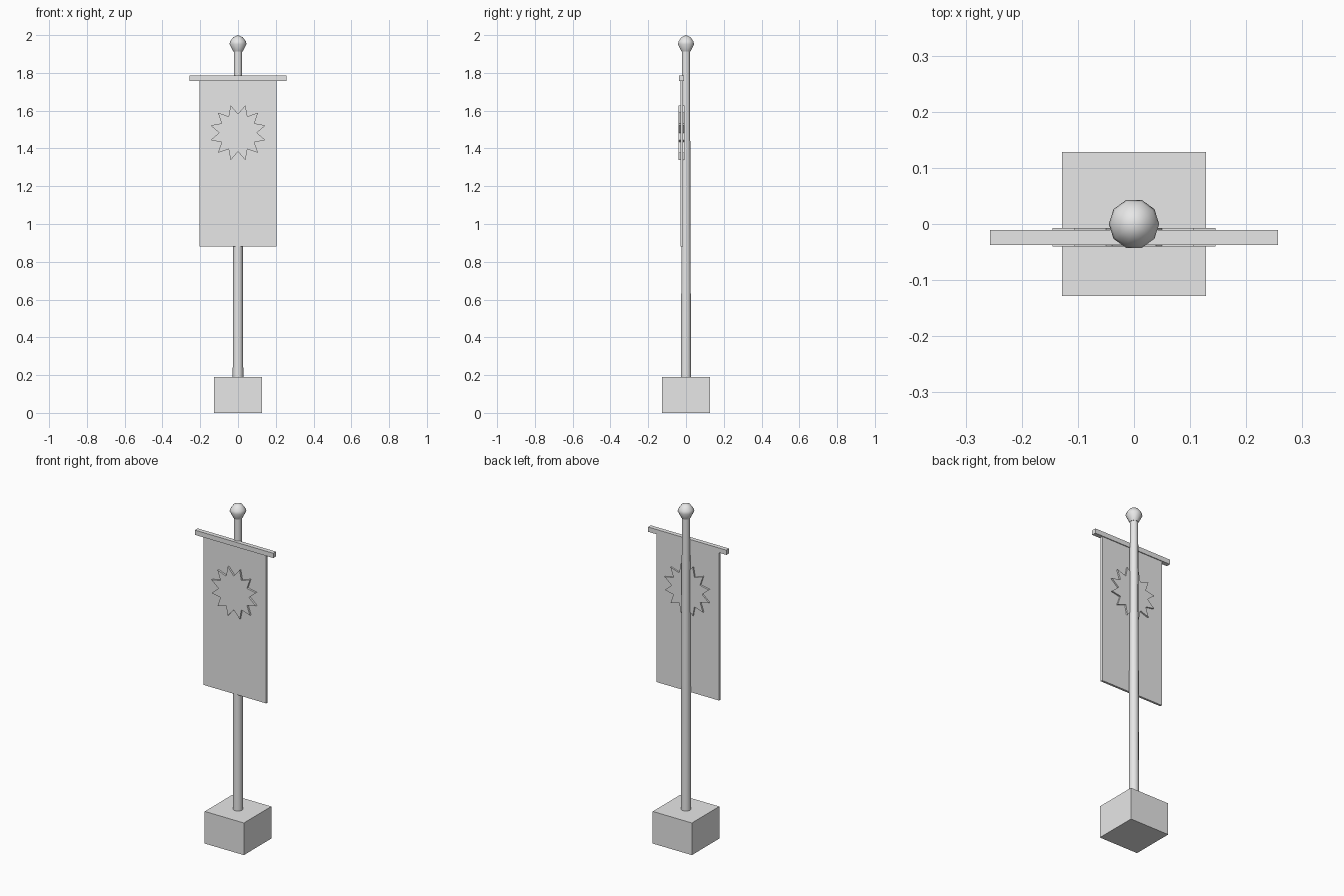
import bpy, bmesh, math

cube = bpy.data.objects.get("Cube")
if cube:
    bpy.data.objects.remove(cube, do_unlink=True)

grey = bpy.data.materials.new("plain_grey")
grey.use_nodes = True
colour = (0.8, 0.8, 0.8, 1)
grey.diffuse_color = colour
grey.node_tree.nodes["Principled BSDF"].inputs["Base Color"].default_value = colour

SIDES = 10


def finish(name, bm, smooth=None):
    bmesh.ops.recalc_face_normals(bm, faces=bm.faces)
    mesh = bpy.data.meshes.new(name)
    bm.to_mesh(mesh)
    bm.free()
    mesh.materials.append(grey)
    obj = bpy.data.objects.new(name, mesh)
    bpy.context.collection.objects.link(obj)
    if smooth:
        bpy.ops.object.select_all(action='DESELECT')
        obj.select_set(True)
        bpy.context.view_layer.objects.active = obj
        bpy.ops.object.shade_smooth_by_angle(angle=math.radians(smooth))
    return obj


def box(name, half_x, y0, y1, z0, z1):
    bm = bmesh.new()
    bmesh.ops.create_cube(bm, size=1)
    bmesh.ops.scale(bm, vec=(2 * half_x, y1 - y0, z1 - z0), verts=bm.verts)
    bmesh.ops.translate(bm, vec=(0, (y0 + y1) / 2, (z0 + z1) / 2), verts=bm.verts)
    return finish(name, bm)


def lathe(name, profile, smooth):
    """Turn (radius, height) pairs around the z axis."""
    bm = bmesh.new()
    verts = [bm.verts.new((r, 0, z)) for r, z in profile]
    edges = [bm.edges.new(pair) for pair in zip(verts, verts[1:])]
    bmesh.ops.spin(bm, geom=verts + edges, cent=(0, 0, 0), axis=(0, 0, 1),
                   angle=math.tau, steps=SIDES, use_merge=True)
    bmesh.ops.remove_doubles(bm, verts=bm.verts, dist=0.0001)
    return finish(name, bm, smooth)


def star(name, points, outer, inner, z, y0, y1):
    """Upright star plate with a pair of tips either side of the top."""
    bm = bmesh.new()
    ring = []
    for i in range(2 * points):
        a = math.pi * i / points
        r = outer if i % 2 else inner
        ring.append(bm.verts.new((r * math.sin(a), y0, z + r * math.cos(a))))
    face = bm.faces.new(ring)
    result = bmesh.ops.extrude_face_region(bm, geom=[face], use_keep_orig=True)
    moved = [v for v in result["geom"] if isinstance(v, bmesh.types.BMVert)]
    bmesh.ops.translate(bm, vec=(0, y1 - y0, 0), verts=moved)
    return finish(name, bm)


# Footing and tapered pole
box("base_block", 0.128, -0.128, 0.128, 0, 0.19)
lathe("pole", [(0, 0.18), (0.028, 0.18), (0.022, 1.92), (0, 1.92)], 45)

# Knob on top of the pole
lathe("finial", [(0, 1.912), (0.024, 1.912), (0.045, 1.952), (0.041, 1.968),
                 (0.025, 1.989), (0, 2.0)], 40)

# Hanging banner with its crossbar and raised star on both faces
box("crossbar", 0.257, -0.037, -0.011, 1.757, 1.785)
box("banner", 0.205, -0.029, -0.016, 0.88, 1.775)
star("star_emblem", 12, 0.15, 0.1, 1.483, -0.04, -0.007)
